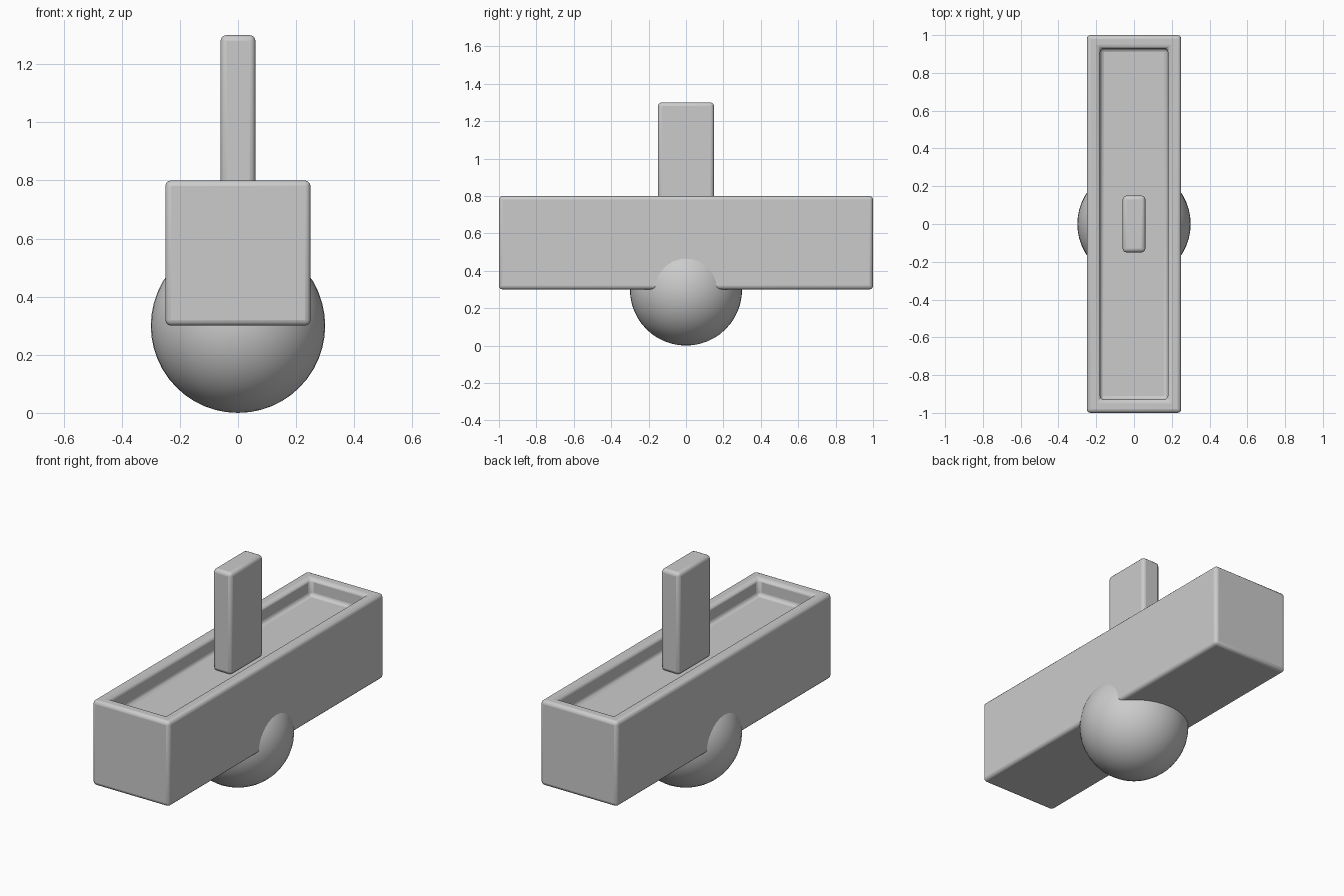
import bpy, bmesh, math

if "Cube" in bpy.data.objects:
    bpy.data.objects.remove(bpy.data.objects["Cube"])


def finish(obj, width=0.02):
    # Rounded edges with smooth shading
    mod = obj.modifiers.new("rounded_edges", 'BEVEL')
    mod.width = width
    mod.segments = 3
    mod.limit_method = 'ANGLE'
    mod.angle_limit = math.radians(30)
    bpy.ops.object.select_all(action='DESELECT')
    obj.select_set(True)
    bpy.context.view_layer.objects.active = obj
    bpy.ops.object.shade_smooth_by_angle(angle=math.radians(40))


def box(name, size, centre):
    bpy.ops.mesh.primitive_cube_add(size=1, location=centre)
    obj = bpy.context.object
    obj.name = name
    obj.scale = size
    bpy.ops.object.transform_apply(location=False, rotation=False, scale=True)
    return obj


# Long body with a shallow tray sunk into its top
body = box("body", (0.5, 2.0, 0.5), (0, 0, 0.55))
bm = bmesh.new()
bm.from_mesh(body.data)
top = max(bm.faces, key=lambda f: f.calc_center_median().z)
bmesh.ops.inset_region(bm, faces=[top], thickness=0.1)
floor = bmesh.ops.extrude_discrete_faces(bm, faces=[top])["faces"][0]
bmesh.ops.translate(bm, verts=floor.verts, vec=(0, 0, -0.1))
bmesh.ops.recalc_face_normals(bm, faces=bm.faces)
bm.to_mesh(body.data)
bm.free()
finish(body)

# Upright post standing on the tray floor
post = box("post", (0.12, 0.3, 0.6), (0, 0, 1.0))
finish(post)

# Ball under the body
bpy.ops.mesh.primitive_uv_sphere_add(segments=48, ring_count=24, radius=0.3, location=(0, 0, 0.3))
ball = bpy.context.object
ball.name = "ball"
bpy.ops.object.shade_smooth()
